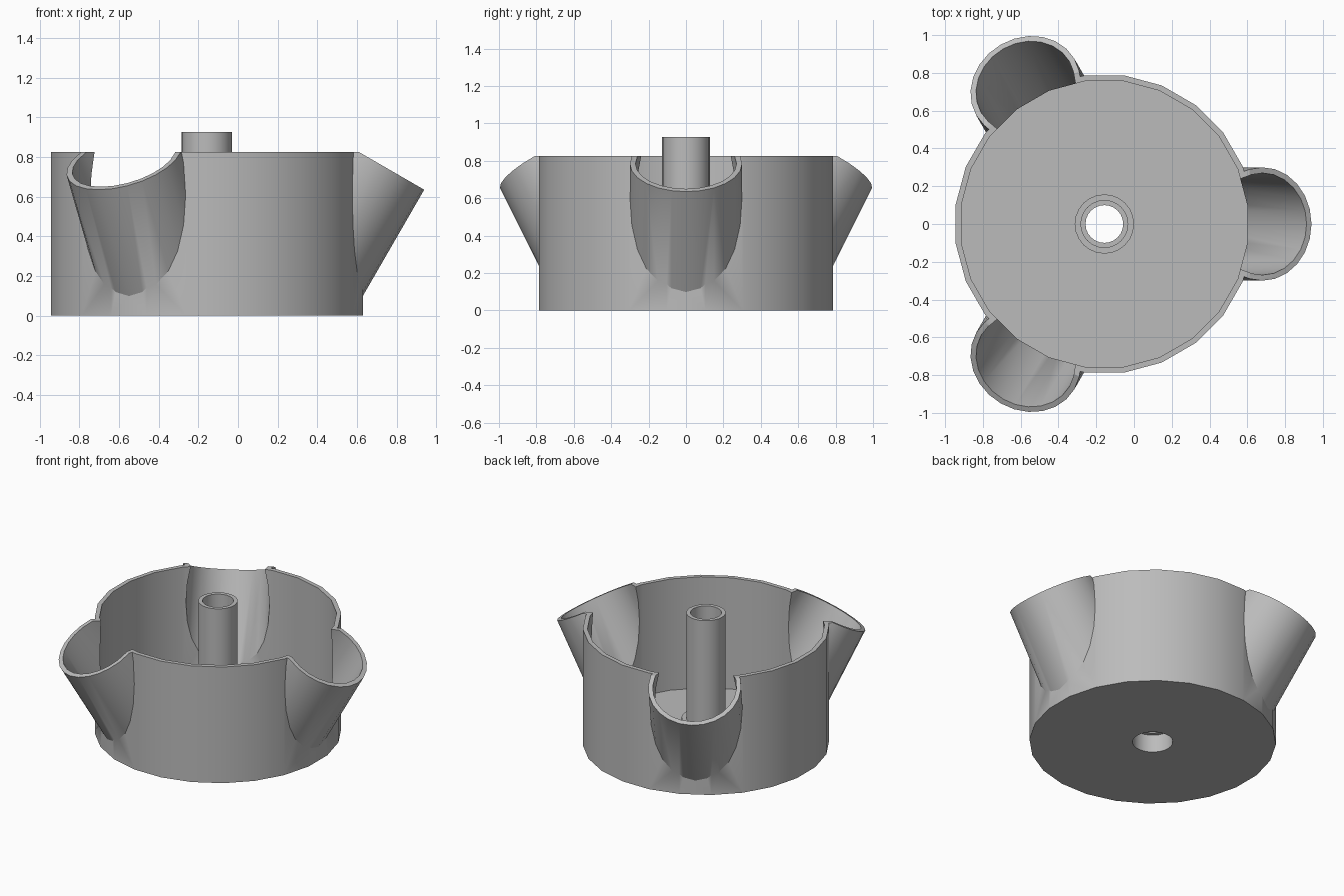
import bpy, bmesh, math
from mathutils import Matrix, Vector

if "Cube" in bpy.data.objects:
    bpy.data.objects.remove(bpy.data.objects["Cube"])

CENTRE_X = -0.157
HEIGHT = 0.825
WALL = 0.03
FLOOR = 0.035
SIDES = 24
BODY_R = 0.787 / math.cos(math.pi / SIDES)
POCKET_R = 0.3
TILT = math.radians(30)

clay = bpy.data.materials.new("grey_plastic")
clay.use_nodes = True
GREY = (0.5, 0.5, 0.5, 1)
clay.diffuse_color = GREY
clay.node_tree.nodes["Principled BSDF"].inputs["Base Color"].default_value = GREY


def finish(name, bm):
    bmesh.ops.recalc_face_normals(bm, faces=bm.faces)
    mesh = bpy.data.meshes.new(name)
    bm.to_mesh(mesh)
    bm.free()
    mesh.materials.append(clay)
    obj = bpy.data.objects.new(name, mesh)
    bpy.context.collection.objects.link(obj)
    return obj


def add_cylinder(bm, radius, low, high, matrix=Matrix()):
    bmesh.ops.create_cone(
        bm, cap_ends=True, segments=SIDES, radius1=radius, radius2=radius,
        depth=high - low, matrix=matrix @ Matrix.Translation((0, 0, (low + high) / 2)))


def stack(name, steps, phase=0.0):
    """Solid of stacked discs: steps are (radius, z) from bottom to top."""
    bm = bmesh.new()
    rings = []
    for r, z in steps:
        rings.append([bm.verts.new((CENTRE_X + r * math.cos(a), r * math.sin(a), z))
                      for a in (math.tau * (i + phase) / SIDES for i in range(SIDES))])
    for a, b in zip(rings, rings[1:]):
        for i in range(SIDES):
            j = (i + 1) % SIDES
            bm.faces.new((a[i], a[j], b[j], b[i]))
    bm.faces.new(rings[0][::-1])
    bm.faces.new(rings[-1])
    return finish(name, bm)


def pocket(name, angle, radius, top, low_z, high_z):
    """Tilted cylinder leaning outward, trimmed level at low_z and high_z."""
    bm = bmesh.new()
    place = (Matrix.Translation((CENTRE_X, 0, 0)) @ Matrix.Rotation(angle, 4, "Z")
             @ Matrix.Translation((0.837, 0, 0.785)) @ Matrix.Rotation(TILT, 4, "Y"))
    add_cylinder(bm, radius, -1.3, top, place)
    for z, up in ((low_z, -1), (high_z, 1)):
        cut = bmesh.ops.bisect_plane(
            bm, geom=bm.verts[:] + bm.edges[:] + bm.faces[:], dist=1e-6,
            plane_co=Vector((0, 0, z)), plane_no=Vector((0, 0, up)), clear_outer=True)
        edges = [e for e in cut["geom_cut"] if isinstance(e, bmesh.types.BMEdge)]
        if edges:
            bmesh.ops.contextual_create(bm, geom=edges)
    return finish(name, bm)


def combine(target, other, operation):
    mod = target.modifiers.new(operation, "BOOLEAN")
    mod.operation = operation
    mod.solver = "EXACT"
    mod.object = other
    bpy.context.view_layer.objects.active = target
    bpy.ops.object.modifier_apply(modifier=mod.name)
    bpy.data.objects.remove(other)


# Outer shell: drum with three leaning pockets
planter = stack("planter_body", [(BODY_R, 0), (BODY_R, HEIGHT)], 0.5)
angles = [math.tau * i / 3 for i in range(3)]
for a in angles:
    combine(planter, pocket("pocket", a, POCKET_R, 0, 0.05, HEIGHT), "UNION")

# Hollow out the drum and the pockets
inner_r = BODY_R - WALL
combine(planter, stack("drum_hollow", [(inner_r, FLOOR), (inner_r, 1.2)], 0.5), "DIFFERENCE")
for a in angles:
    combine(planter, pocket("pocket_hollow", a, POCKET_R - WALL, 0.5, 0.06, 1.1), "DIFFERENCE")

# Central stacking tube with a collar around its base
combine(planter, stack("tube", [(0.157, 0.01), (0.157, 0.18), (0.127, 0.18), (0.127, 0.927)]),
        "UNION")
# Socket below, narrower bore above
combine(planter, stack("bore", [(0.13, -0.1), (0.13, 0.125), (0.1, 0.125), (0.1, 1.1)]),
        "DIFFERENCE")

# Smooth walls, crisp rims
bpy.ops.object.select_all(action="DESELECT")
planter.select_set(True)
bpy.context.view_layer.objects.active = planter
bpy.ops.object.shade_smooth_by_angle(angle=math.radians(30))
